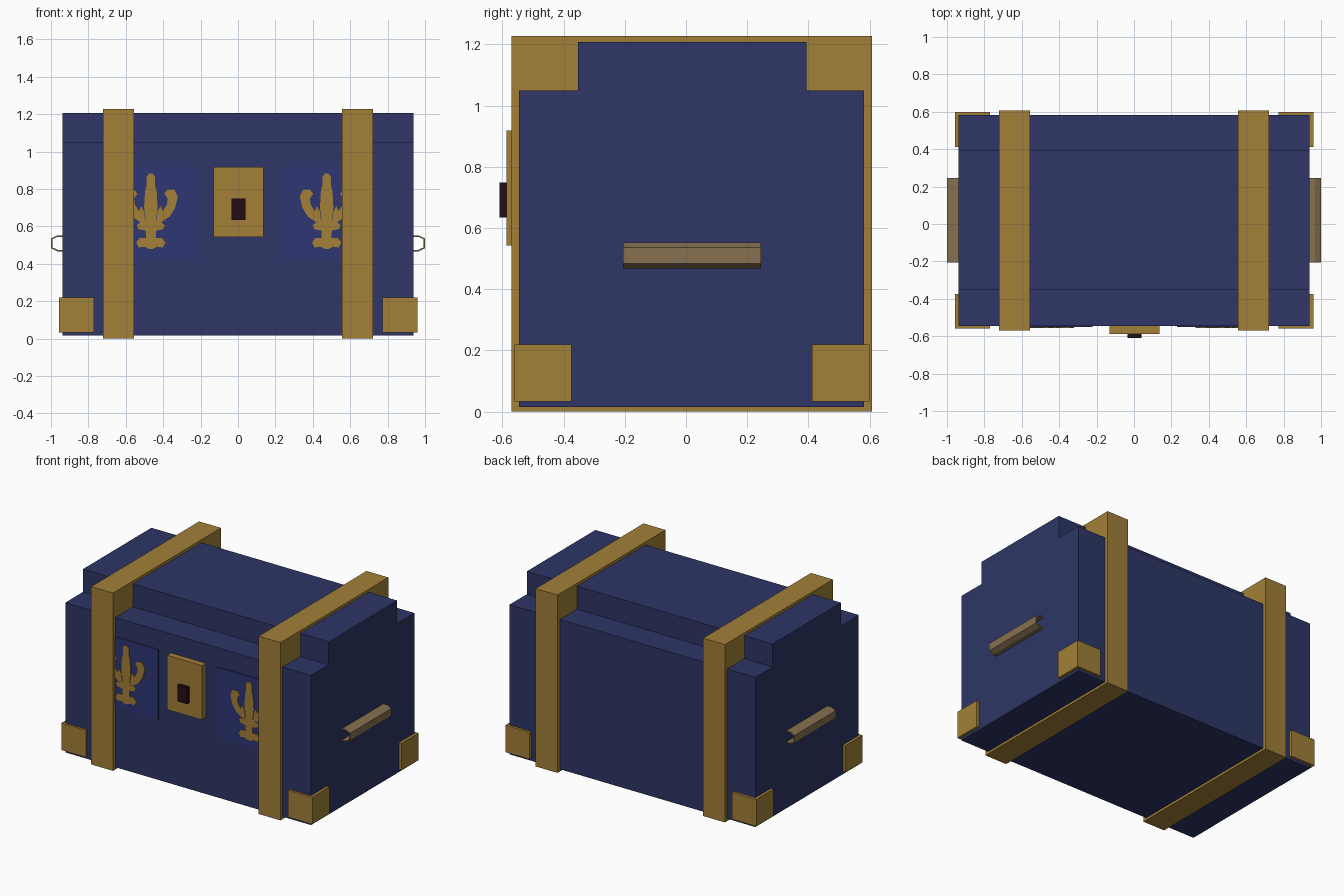
import bpy, bmesh

if "Cube" in bpy.data.objects:
    bpy.data.objects.remove(bpy.data.objects["Cube"])


def material(name, rgb):
    m = bpy.data.materials.new(name)
    lin = [((c / 255 + 0.055) / 1.055) ** 2.4 if c > 10 else c / 255 / 12.92 for c in rgb]
    m.diffuse_color = (*lin, 1)
    m.use_nodes = True
    m.node_tree.nodes["Principled BSDF"].inputs["Base Color"].default_value = m.diffuse_color
    return m


NAVY = material("navy", (46, 54, 102))
PANEL = material("panel_blue", (46, 54, 116))
GOLD = material("gold", (162, 128, 56))
BRONZE = material("handle_bronze", (134, 113, 80))
DARK = material("dark_keyhole", (36, 14, 18))


def finish(name, bm, mat):
    bmesh.ops.recalc_face_normals(bm, faces=bm.faces)
    me = bpy.data.meshes.new(name)
    bm.to_mesh(me)
    bm.free()
    me.materials.append(mat)
    ob = bpy.data.objects.new(name, me)
    bpy.context.collection.objects.link(ob)
    return ob


def add_prism(bm, points, offset):
    """Face from 3D points, extruded by an offset."""
    f = bm.faces.new([bm.verts.new(p) for p in points])
    new = bmesh.ops.extrude_face_region(bm, geom=[f], use_keep_orig=True)["geom"]
    bmesh.ops.translate(bm, vec=offset, verts=[v for v in new if isinstance(v, bmesh.types.BMVert)])


def box(name, x, y, z, mat):
    bm = bmesh.new()
    add_prism(bm, [(x[0], y[0], z[0]), (x[1], y[0], z[0]), (x[1], y[0], z[1]), (x[0], y[0], z[1])],
              (0, y[1] - y[0], 0))
    return finish(name, bm, mat)


# Chest body with a stepped lid, one profile along x
profile = [(-0.545, 0.016), (0.582, 0.016), (0.582, 1.049), (0.394, 1.049),
           (0.394, 1.207), (-0.353, 1.207), (-0.353, 1.049), (-0.545, 1.049)]
bm = bmesh.new()
add_prism(bm, [(-0.937, y, z) for y, z in profile], (1.876, 0, 0))
finish("chest_body", bm, NAVY)

# Straps around the chest
for side, x in (("left", (-0.722, -0.555)), ("right", (0.556, 0.723))):
    box("strap_" + side, x, (-0.57, 0.607), (0, 1.227), GOLD)

# Corner guards
for sx, x in (("left", (-0.957, -0.77)), ("right", (0.773, 0.959))):
    for sy, y in (("front", (-0.56, -0.374)), ("back", (0.412, 0.6))):
        box(f"corner_{sx}_{sy}", x, y, (0.033, 0.219), GOLD)

# Lock
box("lock_plate", (-0.13, 0.136), (-0.587, -0.54), (0.543, 0.918), GOLD)
box("keyhole", (-0.035, 0.039), (-0.61, -0.58), (0.634, 0.748), DARK)

# End handles: open channels facing the body
outer = [(0.935, 0.552), (0.968, 0.552), (1.0, 0.536), (1.0, 0.484), (0.968, 0.467), (0.935, 0.467)]
inner = [(0.935, 0.475), (0.965, 0.475), (0.992, 0.488), (0.992, 0.532), (0.965, 0.544), (0.935, 0.544)]
for side, s in (("left", -1), ("right", 1)):
    bm = bmesh.new()
    add_prism(bm, [(s * x, -0.205, z) for x, z in outer + inner], (0, 0.45, 0))
    finish("handle_" + side, bm, BRONZE)

# Front panels with a flower ornament
half_spire = [(0.010, 0.882), (0.022, 0.865), (0.022, 0.82), (0.031, 0.79), (0.036, 0.70), (0.024, 0.61)]
leaf = [(0.055, 0.622), (0.10, 0.652), (0.13, 0.70), (0.144, 0.76), (0.125, 0.797), (0.09, 0.797),
        (0.072, 0.775), (0.09, 0.75), (0.085, 0.715), (0.052, 0.665), (0.02, 0.62)]
small_leaf = [(0.03, 0.63), (0.06, 0.64), (0.068, 0.67), (0.052, 0.71), (0.036, 0.68)]
half_bar = [(0.06, 0.62), (0.076, 0.605), (0.065, 0.585), (0.03, 0.578)]
half_base = [(0.028, 0.585), (0.026, 0.538), (0.06, 0.538), (0.078, 0.515), (0.065, 0.487),
             (0.035, 0.492), (0.01, 0.48)]


def mirrored(half):
    return half + [(-x, z) for x, z in reversed(half)]


for side, cx in (("left", -0.466), ("right", 0.474)):
    box("panel_" + side, (cx - 0.243, cx + 0.243), (-0.551, -0.543), (0.431, 0.918), PANEL)
    bm = bmesh.new()
    shapes = [mirrored(half_spire), mirrored(half_bar), mirrored(half_base)]
    for s in (-1, 1):
        shapes += [[(s * x, z) for x, z in part] for part in (leaf, small_leaf)]
    for shape in shapes:
        add_prism(bm, [(cx + x, -0.556, z) for x, z in shape], (0, 0.007, 0))
    finish("flower_ornament_" + side, bm, GOLD)
